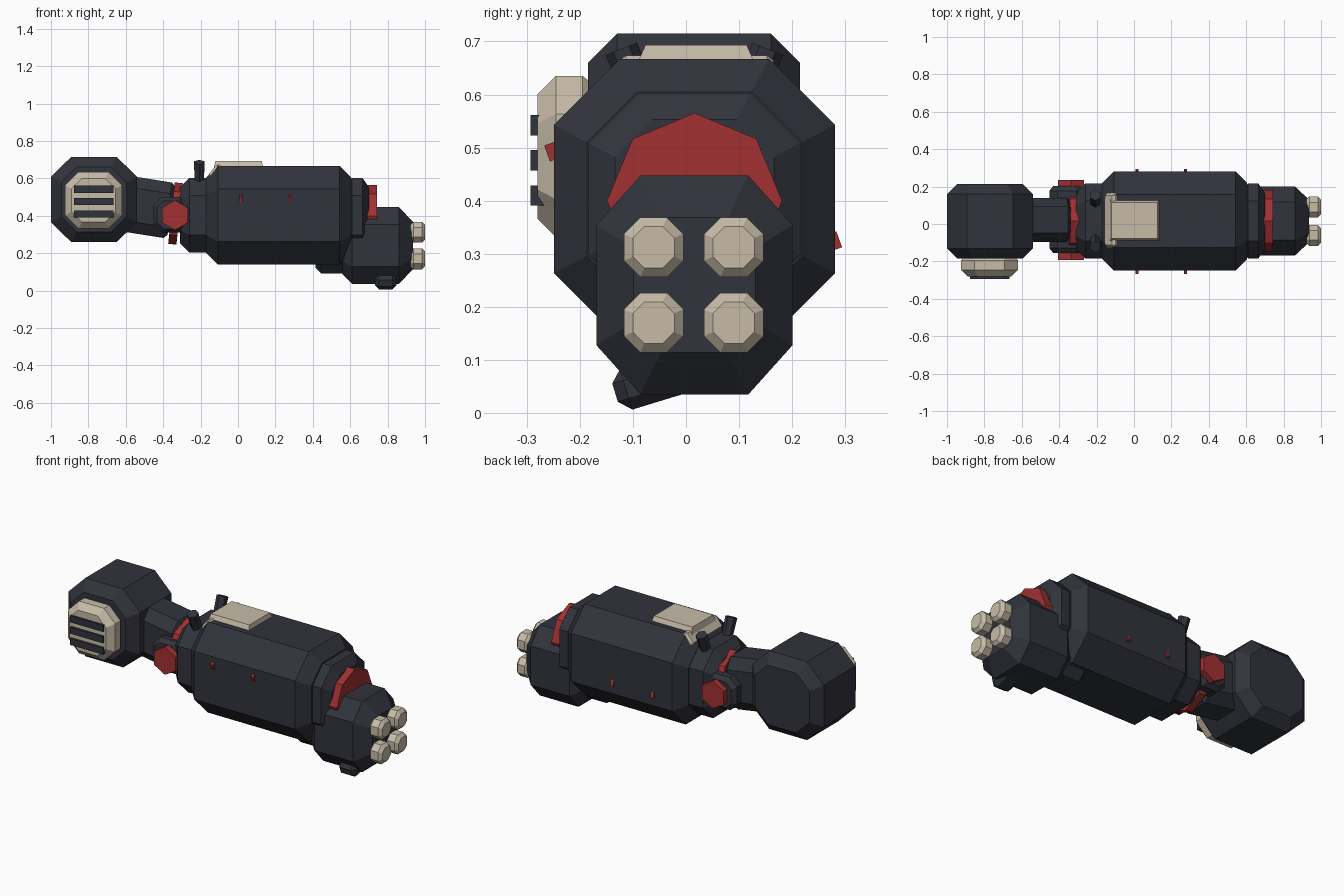
import bpy, bmesh, math
from mathutils import Matrix, Vector

if "Cube" in bpy.data.objects:
    bpy.data.objects.remove(bpy.data.objects["Cube"])


def material(name, rgb):
    m = bpy.data.materials.new(name)
    m.use_nodes = True
    m.diffuse_color = (*rgb, 1)
    bsdf = m.node_tree.nodes["Principled BSDF"]
    bsdf.inputs["Base Color"].default_value = (*rgb, 1)
    bsdf.inputs["Roughness"].default_value = 0.7
    return m


DARK = material("dark_slate", (0.031, 0.033, 0.045))
CREAM = material("warm_cream", (0.57, 0.50, 0.39))
RED = material("deep_red", (0.36, 0.03, 0.032))
Y0 = 0.016   # centre line of the arm
Z0 = 0.403   # height of the arm axis


def finish(name, bm, mat, loc=(0, 0, 0), rot=(0, 0, 0)):
    bmesh.ops.recalc_face_normals(bm, faces=bm.faces)
    me = bpy.data.meshes.new(name)
    bm.to_mesh(me)
    bm.free()
    me.materials.append(mat)
    ob = bpy.data.objects.new(name, me)
    ob.location, ob.rotation_euler = loc, rot
    bpy.context.collection.objects.link(ob)
    return ob


def octagon(a, b, f):
    pts = [(a, f * b), (f * a, b)]
    pts += [(-u, v) for u, v in reversed(pts)]
    return pts + [(-u, -v) for u, v in pts]


def polygon(r, n, turn):
    return [(r * math.cos(turn + math.tau * i / n),
             r * math.sin(turn + math.tau * i / n)) for i in range(n)]


def loft(name, sections, axis, mat, loc, rot=(0, 0, 0)):
    """Skin a list of (position along axis, outline) sections."""
    bm = bmesh.new()
    rings = []
    for t, outline in sections:
        rings.append([bm.verts.new((t, u, v) if axis == "x" else (u, t, v))
                      for u, v in outline])
    for r0, r1 in zip(rings, rings[1:]):
        for i in range(len(r0)):
            j = (i + 1) % len(r0)
            bm.faces.new((r0[i], r0[j], r1[j], r1[i]))
    bm.faces.new(rings[0])
    bm.faces.new(rings[-1])
    return finish(name, bm, mat, loc, rot)


def drum(name, t0, t1, a, b, bev0, bev1, axis, mat, loc, f=0.53, rot=(0, 0, 0)):
    """Octagonal drum with a bevelled rim; bev = (depth, inset)."""
    secs = []
    if bev0:
        secs.append((t0, octagon(a - bev0[1], b - bev0[1], f)))
    secs.append((t0 + (bev0[0] if bev0 else 0), octagon(a, b, f)))
    secs.append((t1 - (bev1[0] if bev1 else 0), octagon(a, b, f)))
    if bev1:
        secs.append((t1, octagon(a - bev1[1], b - bev1[1], f)))
    return loft(name, secs, axis, mat, loc, rot)


def box(name, size, mat, loc, rot=(0, 0, 0), bevel=0.0):
    bm = bmesh.new()
    bmesh.ops.create_cube(bm, size=1)
    bmesh.ops.scale(bm, vec=size, verts=bm.verts)
    if bevel:
        bmesh.ops.bevel(bm, geom=bm.edges[:], offset=bevel, segments=1, affect="EDGES")
    return finish(name, bm, mat, loc, rot)


# Shoulder and its slatted vent
SX, SZ = -0.77, 0.487
drum("shoulder", -0.185, 0.215, 0.23, 0.228, (0.055, 0.055), (0.055, 0.055),
     "y", DARK, (SX, 0, SZ))
drum("shoulder_vent", -0.28, -0.17, 0.152, 0.152, (0.035, 0.035), (0.025, 0.02),
     "y", CREAM, (-0.772, 0, 0.483))
for i in range(3):
    box(f"vent_slat_{i + 1}", (0.212, 0.03, 0.038), DARK,
        (-0.772, -0.278, 0.41 + 0.066 * i))

# Upper arm, slightly tilted
drum("upper_arm", -0.13, 0.1, 0.118, 0.15, None, (0.02, 0.02), "x", DARK,
     (-0.455, 0.022, 0.442), f=0.6, rot=(0, math.radians(9), 0))

# Elbow joint: core, round band and side caps
drum("elbow_hinge", -0.17, 0.186, 0.095, 0.095, (0.025, 0.02), (0.025, 0.02),
     "y", DARK, (-0.358, Y0, 0.405))
band = polygon(0.165, 8, math.pi / 2)
loft("elbow_band", [(-0.022, band), (0.022, band)], "x", RED,
     (-0.334, Y0, 0.412), (0, math.radians(6), 0))
cap = polygon(0.08, 6, math.pi / 2)
for name, y in (("elbow_cap_right", -0.174), ("elbow_cap_left", 0.218)):
    loft(name, [(-0.018, cap), (0.018, cap)], "y", RED, (-0.337, y, 0.403))

# Forearm with collar and wrist cuff
drum("forearm_collar", -0.31, -0.16, 0.2, 0.2, (0.05, 0.05), None,
     "x", DARK, (0, Y0, Z0))
drum("forearm", -0.17, 0.605, 0.265, 0.264, (0.062, 0.062), (0.062, 0.062),
     "x", DARK, (0, Y0, Z0))
drum("wrist_cuff", 0.595, 0.7, 0.2, 0.2, (0.015, 0.015), (0.035, 0.05),
     "x", DARK, (0, Y0, Z0))
loft("wrist_band", [(0.69, band), (0.742, band)], "x", RED, (0, Y0, 0.4))

# Pipes leaning outward on the collar
for name, s in (("collar_pipe_right", -1), ("collar_pipe_left", 1)):
    bm = bmesh.new()
    bmesh.ops.create_cone(bm, cap_ends=True, segments=6, radius1=0.028,
                          radius2=0.032, depth=0.16)
    finish(name, bm, DARK, (-0.207, Y0 + s * 0.108, 0.612),
           (-s * math.radians(22), 0, 0))

# Cream top plate with a flap folded over the forearm's rear bevel
bm = bmesh.new()
bmesh.ops.create_cube(bm, size=1)
bmesh.ops.scale(bm, vec=(0.275, 0.245, 0.06), verts=bm.verts)
for v in bm.verts:
    if v.co.z > 0:
        v.co.y *= 0.78
        v.co.x *= 0.9
finish("top_plate", bm, CREAM, (0.003, 0.019, 0.663))
box("top_plate_flap", (0.085, 0.29, 0.035), CREAM, (-0.122, 0.02, 0.637),
    (0, math.radians(-52), 0), 0.012)

# Small red studs on the forearm sides
for i, x in enumerate((0.016, 0.275)):
    box(f"forearm_stud_front_{i + 1}", (0.018, 0.025, 0.032), RED,
        (x, -0.25, 0.493), (math.radians(20), 0, 0))
    box(f"forearm_stud_back_{i + 1}", (0.018, 0.025, 0.032), RED,
        (x, 0.277, 0.323), (math.radians(20), 0, 0))

# Hand housing, rear block and trigger-side foot
HZ = 0.241
loft("hand_housing", [(0.56, octagon(0.14, 0.155, 0.55)),
                      (0.61, octagon(0.185, 0.206, 0.55)),
                      (0.86, octagon(0.185, 0.206, 0.55)),
                      (0.935, octagon(0.115, 0.127, 0.55))],
     "x", DARK, (0, Y0, HZ))
drum("hand_rear_block", 0.415, 0.58, 0.145, 0.15, (0.03, 0.03), None,
     "x", DARK, (0, Y0, HZ))
box("hand_foot", (0.115, 0.15, 0.08), DARK, (0.79, -0.062, 0.06),
    (math.radians(17), 0, 0), 0.022)

# Four nozzles
for i, (y, z) in enumerate([(y, z) for y in (-0.061, 0.09) for z in (0.17, 0.312)]):
    drum(f"nozzle_{i + 1}", 0.92, 1.0, 0.056, 0.056, (0.017, 0.017), (0.017, 0.017),
         "x", CREAM, (0, y, z), f=0.45)
